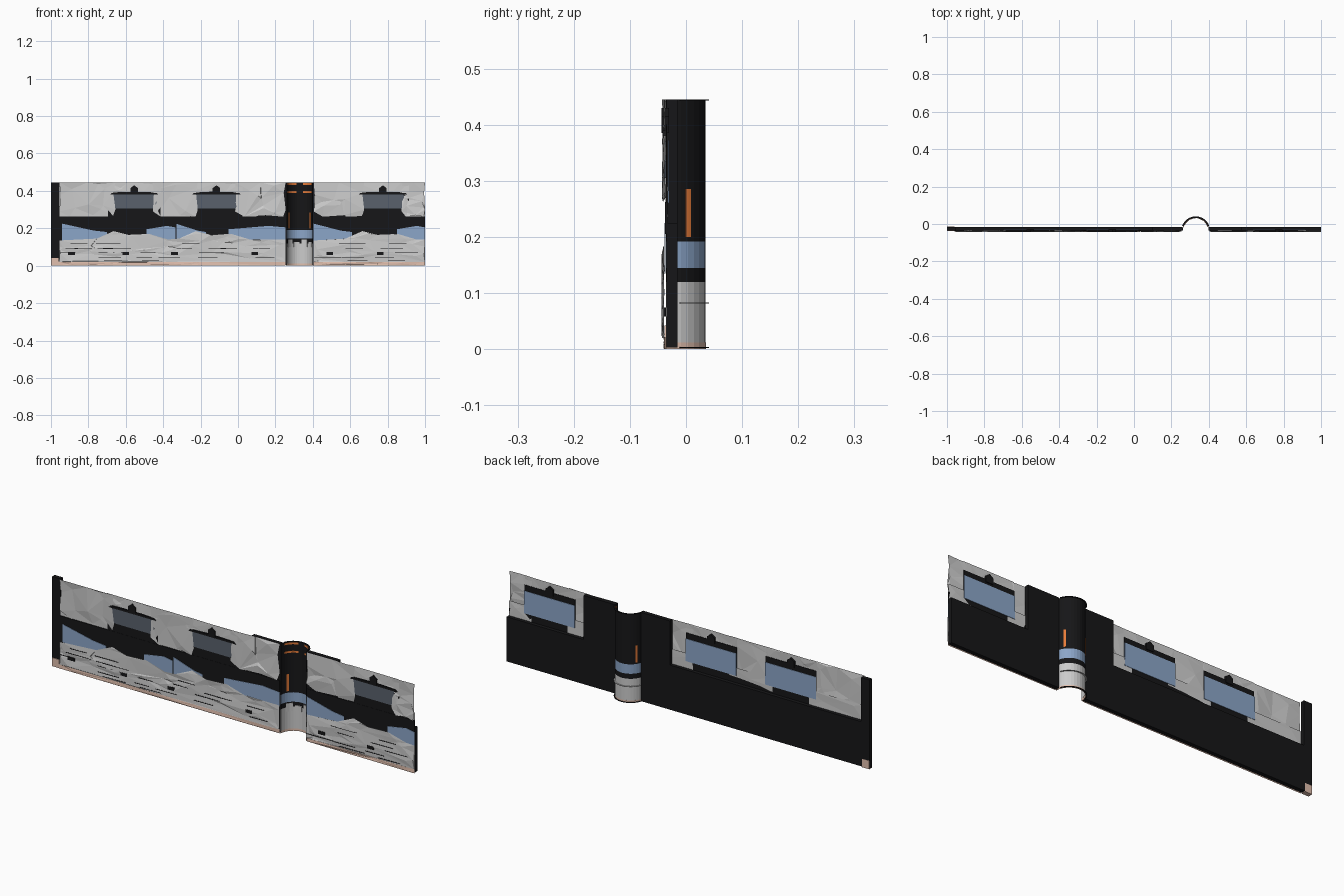
import bpy, bmesh, math, random
from mathutils import Vector
from mathutils.geometry import delaunay_2d_cdt

if "Cube" in bpy.data.objects:
    bpy.data.objects.remove(bpy.data.objects["Cube"])

random.seed(7)


def material(name, rgb):
    m = bpy.data.materials.new(name)
    m.diffuse_color = (*rgb, 1)
    m.use_nodes = True
    m.node_tree.nodes["Principled BSDF"].inputs["Base Color"].default_value = m.diffuse_color
    return m


BLACK = material("black", (0.008, 0.008, 0.009))
GLASS = material("dark_glass", (0.10, 0.12, 0.15))
BLUE = material("blue", (0.26, 0.38, 0.58))
BEIGE = material("beige", (0.75, 0.52, 0.42))
ORANGE = material("orange", (0.8, 0.2, 0.04))


def finish(name, bm, mat=None):
    me = bpy.data.meshes.new(name)
    bm.to_mesh(me)
    bm.free()
    ob = bpy.data.objects.new(name, me)
    bpy.context.collection.objects.link(ob)
    if mat:
        me.materials.append(mat)
    return ob


def box(name, x, y, z, mat=None):
    bm = bmesh.new()
    bmesh.ops.create_cube(bm, size=1)
    for v in bm.verts:
        v.co = [a + (b - a) * (c + 0.5) for (a, b), c in zip((x, y, z), v.co)]
    return finish(name, bm, mat)


def plate(name, outline, y, mat, depth=0.002):
    bm = bmesh.new()
    f = bm.faces.new([bm.verts.new((px, y, pz)) for px, pz in outline])
    r = bmesh.ops.extrude_face_region(bm, geom=[f])
    for v in r["geom"]:
        if isinstance(v, bmesh.types.BMVert):
            v.co.y += depth
    bmesh.ops.recalc_face_normals(bm, faces=bm.faces)
    return finish(name, bm, mat)


def rock(name, outline, inner, near=-0.043, far=-0.035, stretch=1, mat=None):
    """Faceted rock sheet filling an x-z outline with scattered inner points."""
    xs, zs = zip(*outline)
    pts = [Vector((px, pz * stretch)) for px, pz in outline]
    n = len(pts)
    pts += [Vector((random.uniform(min(xs), max(xs)),
                    random.uniform(min(zs), max(zs)) * stretch)) for _ in range(inner)]
    co, _, faces, *_ = delaunay_2d_cdt(pts, [], [list(range(n))], 1, 1e-5)
    bm = bmesh.new()
    vs = [bm.verts.new((c.x, random.uniform(near, far), c.y / stretch)) for c in co]
    for f in faces:
        face = bm.faces.new([vs[i] for i in f])
        face.normal_update()
        if face.normal.y > 0:
            face.normal_flip()
    bmesh.ops.delete(bm, geom=[v for v in bm.verts if not v.link_faces], context="VERTS")
    return finish(name, bm, mat)


CX, CY, R = 0.33, -0.036, 0.071


def arc(name, z0, z1, r=R, a0=0, a1=180, mat=None, thick=0.002):
    """Curved strip of the half-round niche."""
    steps = max(2, round((a1 - a0) / 11.25))
    bm = bmesh.new()
    rings = []
    for i in range(steps + 1):
        a = math.radians(a0 + (a1 - a0) * i / steps)
        rings.append([bm.verts.new((CX + q * math.cos(a), CY + q * math.sin(a), z))
                      for q, z in ((r, z0), (r, z1), (r - thick, z1), (r - thick, z0))])
    for p, q in zip(rings, rings[1:]):
        for k in range(4):
            bm.faces.new((p[k], p[(k + 1) % 4], q[(k + 1) % 4], q[k]))
    bm.faces.new(rings[0])
    bm.faces.new(rings[-1])
    bmesh.ops.recalc_face_normals(bm, faces=bm.faces)
    return finish(name, bm, mat)


# Black backing wall, open at the top where the windows are
TOP = 0.445
Y = (-0.035, -0.015)
for i, (x0, x1) in enumerate([(-1, 0.258), (0.402, 1)]):
    box(f"wall_lower_{i}", (x0, x1), Y, (0.003, 0.225), BLACK)
for i, (x0, x1) in enumerate([(-1, -0.955), (0.10, 0.258), (0.402, 0.575)]):
    box(f"wall_upper_{i}", (x0, x1), Y, (0.225, TOP), BLACK)

# Beige footing
box("end_foot", (-1, -0.96), (-0.038, -0.0145), (0, 0.042), BEIGE)
for i, (x0, x1) in enumerate([(-0.96, 0.255), (0.405, 1)]):
    rock(f"footing_{i}", [(x0, 0), (x1, 0), (x1, 0.022), (x0, 0.022)], 14,
         -0.04, -0.036, 5, BEIGE)

# Windows with black sill, dark front glass, blue back and a small lamp
WINDOWS = (-0.555, -0.115, 0.775)
for i, c in enumerate(WINDOWS):
    plate(f"window_back_{i}", [(c - .14, .26), (c + .14, .26), (c + .14, .372), (c - .14, .372)],
          -0.032, BLUE)
    plate(f"window_surround_{i}", [(c - .14, .25), (c + .14, .25), (c + .14, .40), (c - .14, .40)],
          -0.036, BLACK)
    plate(f"window_glass_{i}", [(c - .10, .305), (c + .10, .305), (c + .12, .335),
                                (c + .11, .38), (c - .11, .38), (c - .12, .335)], -0.038, GLASS)
    plate(f"window_lintel_{i}", [(c - .13, .38), (c + .13, .38), (c + .12, .39), (c - .12, .39)],
          -0.042, BLACK, 0.006)
    plate(f"window_lamp_{i}", [(c - .02, .385), (c + .02, .385), (c + .02, .415), (c, .43),
                               (c - .02, .415)], -0.044, BLACK, 0.014)
    rock(f"rock_over_window_{i}", [(c - .14, .39), (c - .05, .395), (c + .05, .395), (c + .14, .39),
                                   (c + .14, TOP), (c, TOP), (c - .14, TOP)], 6, -0.041, -0.037)

# Rock lumps between the windows
LUMPS = ((-0.955, -0.655), (-0.455, -0.215), (-0.015, 0.255), (0.405, 0.675), (0.875, 1.0))
for i, (x0, x1) in enumerate(LUMPS):
    w = x1 - x0
    rock(f"rock_lump_{i}", [(x0, .29), (x0 + .18 * w, .262), (x0 + .6 * w, .27), (x1 - .05 * w, .262),
                            (x1, .30), (x1 - .04 * w, .39), (x1, TOP), (x0 + .5 * w, TOP), (x0, TOP),
                            (x0 + .02 * w, .38)], 9)
    rock(f"rock_lump_root_{i}", [(x0, .222), (x1, .222), (x1, .30), (x0, .30)], 2, -0.034, -0.031)

# Black ledge under the rock lumps
for i, (x0, x1) in enumerate([(-0.96, 0.255), (0.405, 1)]):
    plate(f"ledge_{i}", [(x0, .205), (x1, .205), (x1, .262), (x0, .262)], -0.037, BLACK, 0.004)

# Blue slanted panels
PANELS = ((-0.94, -0.70, 1), (-0.49, -0.335, -1), (-0.33, -0.17, 1),
          (-0.05, 0.255, -1), (0.405, 0.61, 1), (0.85, 1.0, -1))
for i, (x0, x1, s) in enumerate(PANELS):
    za, zb = (0.225, 0.18) if s > 0 else (0.195, 0.205)
    plate(f"blue_panel_{i}", [(x0, .135), (x1, .135), (x1, zb), (x1 - .3 * (x1 - x0), zb + .008),
                              (x0, za)], -0.0385, BLUE)

# Layered rock at the bottom, rising to a peak under each window
for i, (x0, x1) in enumerate([(-0.955, 0.255), (0.405, 1.0)]):
    crest = [(x0, .135)]
    for c in WINDOWS:
        if x0 < c < x1:
            crest += [(c - .20, .145), (c - .11, .185), (c - .03, .165), (c + .08, .17), (c + .18, .14)]
    crest.append((x1, .14))
    rock(f"rock_layers_{i}", [(x0, .02), (x1, .02)] + crest[::-1], int(75 * (x1 - x0)),
         -0.044, -0.0385, 3)
    # Dark cracks between the layers
    for k in range(int(22 * (x1 - x0))):
        a = random.uniform(x0, x1 - 0.16)
        z = random.choice((.025, .04, .07, .09, .115))
        b = a + random.uniform(.08, .15)
        plate(f"crack_{i}_{k}", [(a, z), (b, z + .002), (b, z + .004), (a, z + .003)], -0.0435, BLACK)
for i, x in enumerate((-0.89, -0.6, -0.34, 0.09, 0.49, 0.76)):
    box(f"foot_lamp_{i}", (x - .018, x + .018), (-0.044, -0.036), (.058, .074), BLACK)

# Half-round niche in bands
arc("niche_foot", 0, 0.012, R + 0.0005, mat=BEIGE)
arc("niche_stone", 0.012, 0.12)
arc("niche_gap", 0.12, 0.145, mat=BLACK)
arc("niche_blue_band", 0.145, 0.192, mat=BLUE)
arc("niche_upper", 0.192, TOP, mat=BLACK)
for i, z in enumerate((0.002, 0.081, TOP - 0.002)):
    arc(f"niche_rim_{i}", z, z + 0.002, R + 0.006, 20, 160, None if i == 1 else BLACK, 0.007)
for i, (a0, a1) in enumerate(((20, 76), (104, 160))):
    for z in (0.39, 0.432):
        arc(f"niche_stripe_{i}_{z}", z, z + 0.009, R - 0.0015, a0, a1, ORANGE, 0.002)
for i, a in enumerate((30, 142)):
    arc(f"niche_marker_{i}", 0.2, 0.285, R + 0.001, a, a + 9, ORANGE, 0.004)
# Faceted stone peaks inside the niche
for i in range(4):
    a = 18 + 36 * i
    arc(f"niche_stone_peak_{i}", 0.10, 0.128 + 0.012 * (i % 2), R - 0.001, a, a + 28, None, 0.004)
